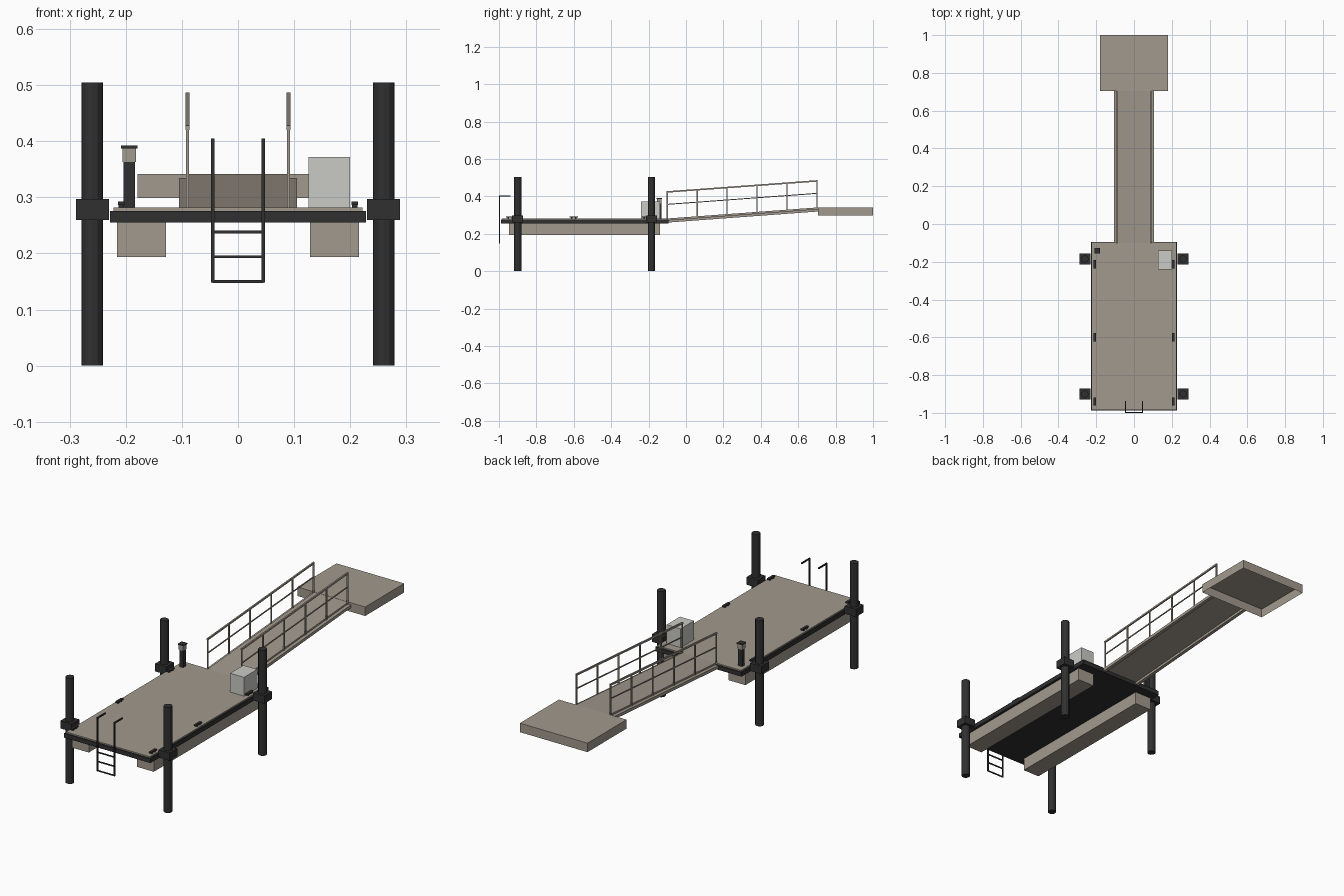
import bpy, bmesh, math
from mathutils import Matrix

if "Cube" in bpy.data.objects:
    bpy.data.objects.remove(bpy.data.objects["Cube"])


def material(name, r, g, b):
    m = bpy.data.materials.new(name)
    m.diffuse_color = (r, g, b, 1)
    m.use_nodes = True
    m.node_tree.nodes["Principled BSDF"].inputs["Base Color"].default_value = m.diffuse_color
    return m


BEIGE = material("weathered_beige", 0.36, 0.32, 0.268)
BLACK = material("charcoal_black", 0.03, 0.03, 0.031)
GREY = material("light_grey", 0.59, 0.595, 0.56)


def add_box(bm, x0, x1, y0, y1, z0, z1, slope=0.0, open_bottom=False):
    """Box by extents; slope shears z upward along y from the hinge at y=-0.1."""
    m = Matrix.Translation(((x0 + x1) / 2, (y0 + y1) / 2, (z0 + z1) / 2)) @ \
        Matrix.Diagonal((x1 - x0, y1 - y0, z1 - z0, 1))
    vs = bmesh.ops.create_cube(bm, size=1, matrix=m)["verts"]
    for v in vs:
        v.co.z += slope * (v.co.y + 0.1)
    if open_bottom:
        low = [f for f in bm.faces if all(v.co.z < z0 + 1e-5 for v in f.verts)]
        bmesh.ops.delete(bm, geom=low, context="FACES_ONLY")


def finish(bm, name, mat):
    me = bpy.data.meshes.new(name)
    bm.to_mesh(me)
    bm.free()
    me.materials.append(mat)
    ob = bpy.data.objects.new(name, me)
    bpy.context.collection.objects.link(ob)
    return ob


def boxes(name, mat, *extents, **kw):
    bm = bmesh.new()
    for e in extents:
        add_box(bm, *e, **kw)
    return finish(bm, name, mat)


# Floating platform
boxes("dock_frame", BLACK, (-0.228, 0.228, -0.988, -0.094, 0.255, 0.276))
boxes("dock_deck", BEIGE, (-0.222, 0.222, -0.983, -0.099, 0.276, 0.282))

# Shore landing: shell without a bottom
boxes("shore_landing", BEIGE, (-0.179, 0.179, 0.705, 1.0, 0.299, 0.342),
      open_bottom=True)

for side, s in (("left", -1), ("right", 1)):
    def sx(a, b):
        return (min(s * a, s * b), max(s * a, s * b))

    # Pontoon under each edge
    boxes(side + "_pontoon", BEIGE, (*sx(0.128, 0.216), -0.945, -0.14, 0.194, 0.255))

    # Piles and their collars
    for end, y in (("front", -0.9), ("back", -0.185)):
        bm = bmesh.new()
        bmesh.ops.create_cone(bm, cap_ends=True, segments=12, radius1=0.0192,
                              radius2=0.0192, depth=0.505,
                              matrix=Matrix.Translation((s * 0.26, y, 0.2525)))
        finish(bm, f"{end}_{side}_pile", BLACK)
        boxes(f"{end}_{side}_pile_collar", BLACK,
              (*sx(0.23, 0.289), y - 0.029, y + 0.029, 0.26, 0.297))

    # Mooring cleats: two feet and a bar
    for i, y in enumerate((-0.94, -0.6, -0.213)):
        boxes(f"{side}_cleat_{i + 1}", BLACK,
              (*sx(0.203, 0.213), y - 0.014, y - 0.006, 0.282, 0.287),
              (*sx(0.203, 0.213), y + 0.006, y + 0.014, 0.282, 0.287),
              (*sx(0.202, 0.214), y - 0.022, y + 0.022, 0.286, 0.293))

    # Gangway side beam and railing, sheared along the ramp
    SLOPE = 0.0735
    boxes(side + "_gangway_beam", BEIGE,
          (*sx(0.089, 0.105), -0.1, 0.705, 0.260, 0.274), slope=SLOPE)
    rail = [(*sx(0.0865, 0.0935), -0.103, 0.703, 0.420, 0.428),
            (*sx(0.0880, 0.0920), -0.1, 0.7, 0.355, 0.360)]
    for i in range(6):
        y = -0.1 + 0.16 * i
        rail.append((*sx(0.087, 0.093), y - 0.003, y + 0.003, 0.270, 0.424))
    boxes(side + "_gangway_railing", BEIGE, *rail, slope=SLOPE)

# Gangway walking surface
boxes("gangway_deck", BEIGE, (-0.089, 0.089, -0.1, 0.705, 0.272, 0.282), slope=SLOPE)

# Swim ladder: rails with top handles, three rungs
ladder = []
for x in (-0.045, 0.045):
    ladder.append((x - 0.003, x + 0.003, -1.0, -0.994, 0.148, 0.405))
    ladder.append((x - 0.003, x + 0.003, -0.994, -0.938, 0.399, 0.405))
for z in (0.150, 0.194, 0.238):
    ladder.append((-0.045, 0.045, -0.9995, -0.9945, z - 0.0025, z + 0.0025))
boxes("swim_ladder", BLACK, *ladder)

# Service cabinet
boxes("service_cabinet", GREY, (0.126, 0.2, -0.24, -0.14, 0.282, 0.372))


# Lamp post: post, lamp head and cap
def centred(r, z0, z1):
    return (-0.194 - r, -0.194 + r, -0.142 - r, -0.142 + r, z0, z1)


boxes("lamp_post", BLACK, centred(0.01, 0.282, 0.363))
boxes("lamp_head", BEIGE, centred(0.012, 0.363, 0.387))
boxes("lamp_cap", BLACK, centred(0.0148, 0.387, 0.392))
